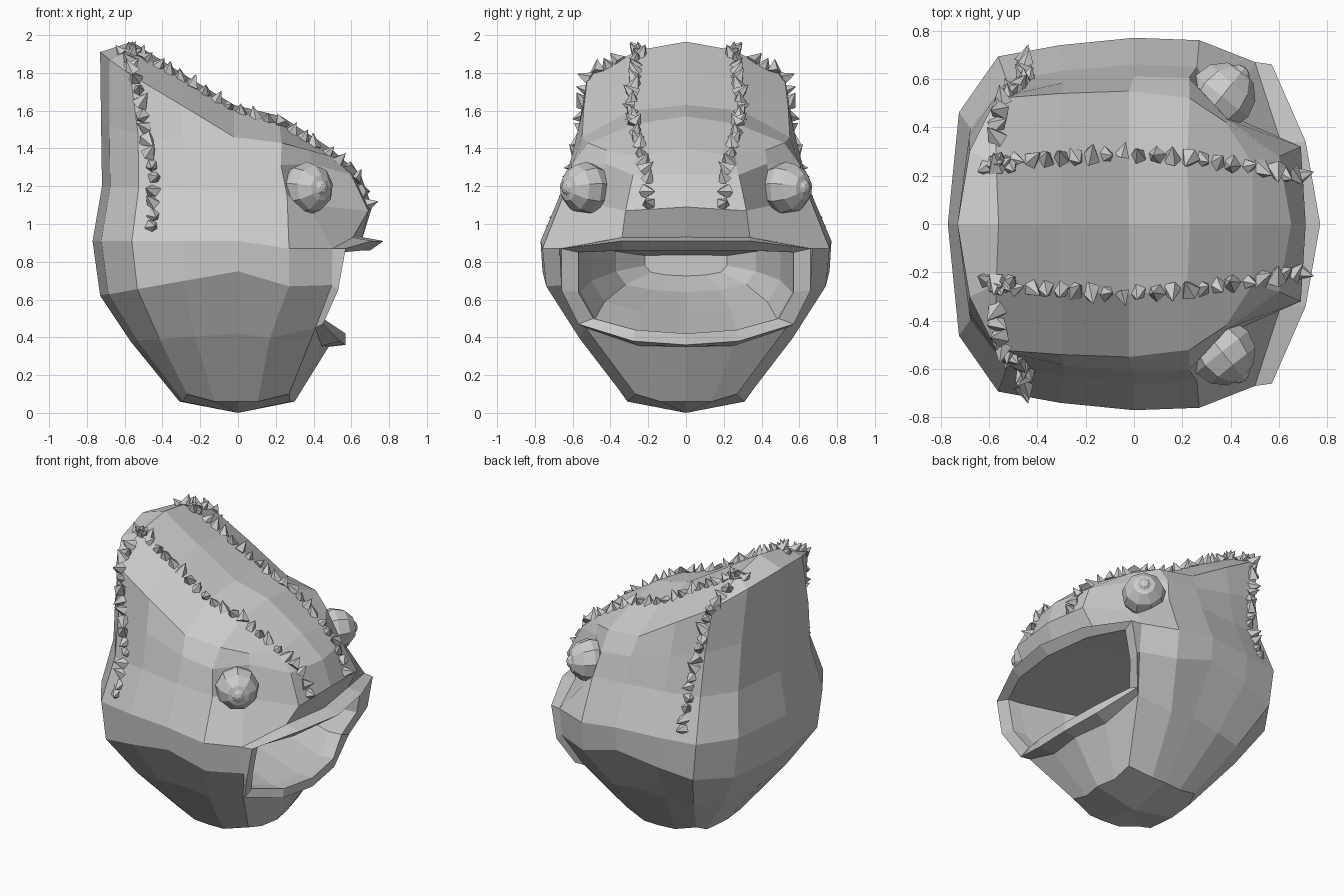
import bpy, bmesh, random
from mathutils import Vector, Matrix
from mathutils.bvhtree import BVHTree

if "Cube" in bpy.data.objects:
    bpy.data.objects.remove(bpy.data.objects["Cube"])

random.seed(4)


def finish(bm, name, clip=False):
    """Turn a half (y >= 0) bmesh into an object mirrored across y."""
    me = bpy.data.meshes.new(name)
    bm.to_mesh(me)
    bm.free()
    ob = bpy.data.objects.new(name, me)
    bpy.context.collection.objects.link(ob)
    mod = ob.modifiers.new("Mirror", 'MIRROR')
    mod.use_axis = (False, True, False)
    mod.use_clip = clip
    return ob


# Head: half plan outline (front to back), scaled per level
plan = [(1, 0), (.92, .44), (.73, .85), (.35, .99), (0, 1),
        (-.4, .96), (-.73, .9), (-.94, .6), (-1, 0)]
# front reach, back reach, half width, z at front / middle / back
levels = [(.30, .31, .31, .06, .06, .06),
          (.48, .57, .57, .35, .42, .38),
          (.68, .73, .76, .65, .75, .62),
          (.66, .77, .77, .93, .91, .91),
          (.71, .72, .66, 1.09, 1.17, 1.20),
          (.65, .725, .61, 1.26, 1.34, 1.53)]
# points pushed to shape: chin, mouth corner, cheek, eye socket (level, column)
shaped = {(0, 2): (.27, .27, .10), (0, 6): (-.27, .27, .10),
          (1, 2): (.41, .53, .45), (2, 3): (.27, .74, .67),
          (3, 3): (.27, .76, .87), (3, 2): (.50, .67, .87),
          (4, 1): (.69, .32, 1.07), (4, 2): (.37, .46, 1.10),
          (4, 3): (.26, .65, 1.15), (5, 1): (.60, .28, 1.26),
          (5, 2): (.39, .43, 1.32)}
crown = [(.49, 0, 1.40), (.49, .25, 1.36), (.38, .42, 1.39), (.23, .52, 1.43),
         (-.02, .55, 1.46), (-.3, .54, 1.63), (-.57, .52, 1.79),
         (-.68, .3, 1.87), (-.73, 0, 1.91)]

bm = bmesh.new()
rings = []
for i, (xf, xb, w, zf, zm, zb) in enumerate(levels):
    row = []
    for j, (u, v) in enumerate(plan):
        co = (u * (xf if u > 0 else xb), v * w,
              zm + ((zf if u > 0 else zb) - zm) * abs(u))
        row.append(bm.verts.new(shaped.get((i, j), co)))
    rings.append(row)
rings.append([bm.verts.new(c) for c in crown])


def bridge(a, b, skip=0):
    for j in range(skip, len(a) - 1):
        bm.faces.new((a[j], a[j + 1], b[j + 1], b[j]))


for i in range(6):
    bridge(rings[i], rings[i + 1], 2 if i in (1, 2) else 0)   # mouth left open

# Underside
base = bm.verts.new((0, 0, 0))
for j in range(0, 8, 4):
    bm.faces.new((base, rings[0][j + 2], rings[0][j + 1], rings[0][j]))
    bm.faces.new((base, rings[0][j + 4], rings[0][j + 3], rings[0][j + 2]))

# Sloping top of the head
A, B, C, D, E, F, G, H, I = rings[6]
K = [bm.verts.new(c) for c in [(.22, .27, 1.53), (-.02, .29, 1.6),
                               (-.3, .28, 1.77), (-.57, .25, 1.92)]]
M = [bm.verts.new(c) for c in [(.23, 0, 1.57), (-.02, 0, 1.63),
                               (-.3, 0, 1.80), (-.56, 0, 1.965)]]
for f in [(A, B, K[0], M[0]), (B, C, D, K[0]), (G, H, K[3]), (H, I, M[3], K[3])]:
    bm.faces.new(f)
bridge([D, E, F, G], K)
bridge(K, M)

# Lips and bowl-shaped mouth, from top centre round to bottom centre
hole = [rings[3][0], rings[3][1], rings[3][2], rings[2][2],
        rings[1][2], rings[1][1], rings[1][0]]
outer = [(.77, 0, .91), (.71, .34, .91), (.57, .66, .87), (.53, .66, .65),
         (.45, .57, .47), (.54, .28, .38), (.57, 0, .36)]
inner = [(.70, 0, .86), (.66, .33, .86), (.55, .57, .85), (.51, .57, .64),
         (.45, .49, .5), (.54, .27, .44), (.57, 0, .42)]
loops = [outer, inner,
         [(x - .09, y * .98, z) for x, y, z in inner],
         [(.15, y * .88, .70 + (z - .64) * .8) for x, y, z in inner],
         [(-.2, y * .65, .75 + (z - .64) * .5) for x, y, z in inner],
         [(-.36, y * .38, .78 + (z - .64) * .25) for x, y, z in inner]]
last = hole
for lp in loops:
    row = [bm.verts.new(c) for c in lp]
    bridge(last, row)
    last = row
bm.faces.new(last)

bmesh.ops.delete(bm, geom=[v for v in bm.verts if not v.link_faces], context='VERTS')
bmesh.ops.recalc_face_normals(bm, faces=bm.faces[:])
tree = BVHTree.FromBMesh(bm)
finish(bm, "head", True)

# Bulging eyes with small pupils, looking diagonally outward
look = Vector((.8, 1, .02)).normalized()
turn = look.to_track_quat('Z', 'Y').to_matrix().to_4x4()
eye = Vector((.365, .53, 1.19))
for name, pos, r, seg in [("eyes", eye, .14, 9), ("pupils", eye + look * .1, .052, 8)]:
    eb = bmesh.new()
    bmesh.ops.create_uvsphere(eb, u_segments=seg, v_segments=6, radius=r,
                              matrix=Matrix.Translation(pos) @ turn)
    finish(eb, name)


# Rows of small thorns snapped onto the head
def thorn_row(name, pts, count):
    pts = [Vector(p) for p in pts]
    lens = [(b - a).length for a, b in zip(pts, pts[1:])]
    tb = bmesh.new()
    for k in range(count):
        d = sum(lens) * k / (count - 1)
        s = 0
        while s < len(lens) - 1 and d > lens[s]:
            d -= lens[s]
            s += 1
        p = pts[s].lerp(pts[s + 1], d / lens[s])
        jitter = Vector([random.uniform(-1, 1) for _ in range(3)])
        co, n, _, _ = tree.find_nearest(p + jitter * .02)
        if n.dot(co - Vector((-.1, 0, .9))) < 0:
            n = -n
        axis = (n + jitter * .6).normalized()
        size = random.uniform(.75, 1.1)
        mat = (Matrix.Translation(co + n * .02) @
               axis.to_track_quat('Z', 'Y').to_matrix().to_4x4() @
               Matrix.Rotation(random.uniform(0, 6), 4, 'Z'))
        bmesh.ops.create_cone(tb, cap_ends=True, segments=5, radius1=.043 * size,
                              radius2=0, depth=.08 * size, matrix=mat)
    finish(tb, name)


thorn_row("crest_thorns", [(-.62, .24, 1.93), (-.5, .27, 1.9), (0, .29, 1.6),
                           (.25, .27, 1.53), (.47, .24, 1.38), (.62, .21, 1.27),
                           (.68, .2, 1.1)], 23)
# extra tuft at the crest peak
thorn_row("peak_thorns", [(-.58, .28, 1.99), (-.48, .25, 1.96)], 4)
thorn_row("side_thorns", [(-.57, .36, 1.88), (-.54, .52, 1.79), (-.50, .57, 1.55),
                          (-.45, .62, 1.25), (-.46, .72, 1.0)], 16)
